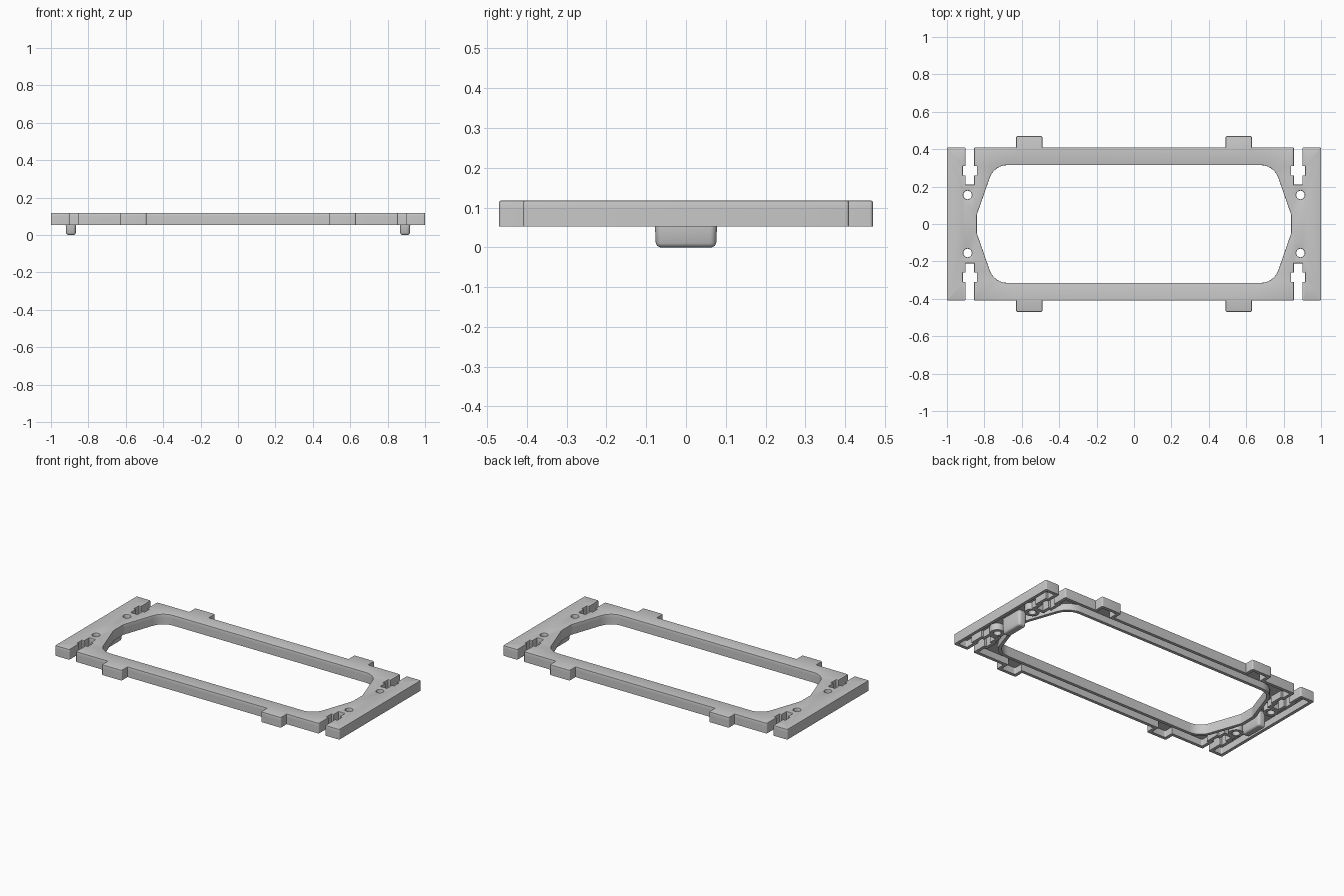
import bpy, bmesh, math
from mathutils import Vector

if "Cube" in bpy.data.objects:
    bpy.data.objects.remove(bpy.data.objects["Cube"])

BASE, UNDER, TOP = 0.052, 0.095, 0.117   # rim bottom, plate underside, plate top
WALL = 0.02

grey = bpy.data.materials.new("plain_grey")
grey.use_nodes = True
grey.diffuse_color = (0.58, 0.58, 0.58, 1)
grey.node_tree.nodes["Principled BSDF"].inputs["Base Color"].default_value = grey.diffuse_color


def mirror4(quadrant):
    """Repeat one quarter outline, given counter-clockwise, in all quadrants."""
    back = quadrant[::-1]
    return (quadrant + [(-x, y, r) for x, y, r in back]
            + [(-x, -y, r) for x, y, r in quadrant] + [(x, -y, r) for x, y, r in back])


def inset(points, d):
    """Move a closed loop towards its left side by d."""
    out = []
    for i, p in enumerate(points):
        a, b, c = (Vector(q[:2]) for q in (points[i - 1], p, points[(i + 1) % len(points)]))
        e, f = (b - a).normalized(), (c - b).normalized()
        n, m = Vector((-e.y, e.x)), Vector((-f.y, f.x))
        q = b + (n + m) * (d / (1 + n.dot(m)))
        out.append((q.x, q.y, *p[2:]))
    return out


def rounded(corners, steps=6):
    """Replace each (x, y, radius) corner with an arc."""
    out = []
    for i, (x, y, r) in enumerate(corners):
        p = Vector((x, y))
        if r == 0:
            out.append((x, y))
            continue
        u = (Vector(corners[i - 1][:2]) - p).normalized()
        v = (Vector(corners[(i + 1) % len(corners)][:2]) - p).normalized()
        half = u.angle(v) / 2
        bisector = (u + v).normalized()
        centre = p + bisector * (r / math.sin(half))
        # Sweep symmetrically about the bisector, in the turning direction
        turn = math.copysign(math.pi / 2 - half, v.x * u.y - v.y * u.x)
        middle = math.atan2(-bisector.y, -bisector.x)
        for k in range(steps + 1):
            a = middle + turn * (2 * k / steps - 1)
            out.append((centre.x + r * math.cos(a), centre.y + r * math.sin(a)))
    return out


def circle(x, y, r, n=24):
    return [(x + r * math.cos(math.tau * k / n), y + r * math.sin(math.tau * k / n))
            for k in range(n)]


def solid(name, outer, holes, levels):
    """Stack the loops at each (height, inset) level and cap both ends."""
    bm = bmesh.new()
    caps = [[], []]
    for loop in [outer] + [h[::-1] for h in holes]:
        n = len(loop)
        rows = [[bm.verts.new((p[0], p[1], z)) for p in inset(loop, d)] for z, d in levels]
        for low, high in zip(rows, rows[1:]):
            for i in range(n):
                j = (i + 1) % n
                bm.faces.new((low[i], low[j], high[j], high[i]))
        for cap, row in zip(caps, (rows[0], rows[-1])):
            cap += [bm.edges.get((row[i], row[(i + 1) % n])) for i in range(n)]
    for cap in caps:
        bmesh.ops.triangle_fill(bm, use_beauty=True, edges=cap, normal=(0, 0, 1))
    bmesh.ops.recalc_face_normals(bm, faces=bm.faces)
    mesh = bpy.data.meshes.new(name)
    bm.to_mesh(mesh)
    bm.free()
    mesh.materials.append(grey)
    ob = bpy.data.objects.new(name, mesh)
    bpy.context.collection.objects.link(ob)
    ob.select_set(True)
    bpy.context.view_layer.objects.active = ob


bpy.ops.object.select_all(action='DESELECT')

# Outline with cross-shaped slots and edge tabs
R = 0.008
outline = mirror4([
    (1, .41, R), (.9, .41, R), (.9, .31, 0), (.915, .31, 0), (.915, .26, 0), (.9, .26, 0),
    (.9, .21, 0), (.855, .21, 0), (.855, .26, 0), (.84, .26, 0), (.84, .31, 0), (.855, .31, 0),
    (.855, .41, R), (.63, .41, 0), (.63, .47, R), (.49, .47, R), (.49, .41, 0)])
opening = mirror4([(.84, .05, .03), (.748, .315, .1)])
hole_spots = [(sx * .89, sy * .155) for sx in (-1, 1) for sy in (-1, 1)]

# Top plate
solid("top_plate", rounded(outline), [rounded(opening)] + [circle(x, y, .023) for x, y in hole_spots],
      [(UNDER, 0), (TOP - .004, 0), (TOP - .001, .001), (TOP, .004)])

# Hanging rims around the outside and the opening
rim = [(BASE, 0), (UNDER, 0)]
solid("outer_rim", rounded(outline), [rounded(inset(outline, WALL))], rim)
grown = [(x, y, r + WALL) for x, y, r in inset(opening, -WALL)]
solid("opening_rim", rounded(grown), [rounded(opening)], rim)

# Collars around the screw holes
for i, (x, y) in enumerate(hole_spots):
    solid(f"hole_collar_{i + 1}", circle(x, y, .043), [circle(x, y, .023)], rim)

# Locating pegs under each end
for side, s in (("left", 1), ("right", -1)):
    cx, w, d = s * .893, .026, .076
    block = [(cx + w, -d, .016), (cx + w, d, .016), (cx - w, d, .016), (cx - w, -d, .016)]
    solid(f"{side}_peg", rounded(block), [],
          [(0, .01), (.003, .004), (.01, 0), (BASE, -.002), (UNDER, -.003)])

bpy.ops.object.shade_smooth_by_angle(angle=math.radians(35))
